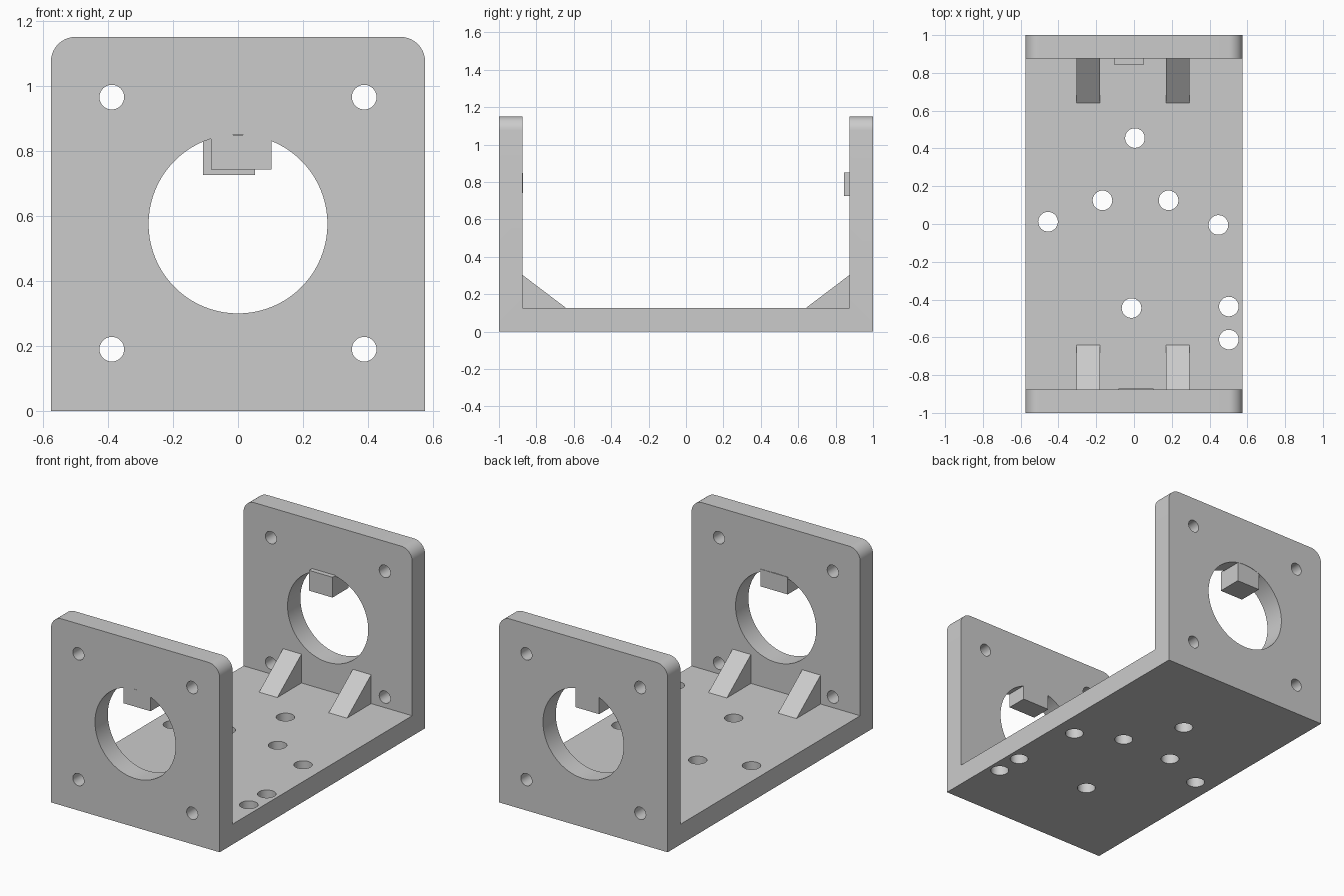
import bpy
import bmesh
from math import pi
from mathutils import Matrix, Vector

if "Cube" in bpy.data.objects:
    bpy.data.objects.remove(bpy.data.objects["Cube"], do_unlink=True)

HALF_W, HEIGHT, WALL = 0.575, 1.15, 0.125
INNER = 1 - WALL

grey = bpy.data.materials.new("plain grey")
grey.use_nodes = True
grey.diffuse_color = (0.6, 0.6, 0.6, 1)
grey.node_tree.nodes["Principled BSDF"].inputs["Base Color"].default_value = (0.6, 0.6, 0.6, 1)


def finish(bm, name):
    bmesh.ops.recalc_face_normals(bm, faces=bm.faces)
    mesh = bpy.data.meshes.new(name)
    bm.to_mesh(mesh)
    bm.free()
    mesh.materials.append(grey)
    obj = bpy.data.objects.new(name, mesh)
    bpy.context.collection.objects.link(obj)
    return obj


def extrude_x(profile, x0, x1):
    """Sweep a closed (y, z) profile from x0 to x1."""
    bm = bmesh.new()
    face = bm.faces.new([bm.verts.new((x0, y, z)) for y, z in profile])
    new = bmesh.ops.extrude_face_region(bm, geom=[face])["geom"]
    verts = [g for g in new if isinstance(g, bmesh.types.BMVert)]
    bmesh.ops.translate(bm, verts=verts, vec=(x1 - x0, 0, 0))
    return bm


def add_drill(bm, centre, radius, depth, along_y, sides):
    turn = Matrix.Rotation(pi / 2, 4, "X") if along_y else Matrix()
    bmesh.ops.create_cone(bm, cap_ends=True, segments=sides, radius1=radius, radius2=radius,
                          depth=depth, matrix=Matrix.Translation(Vector(centre)) @ turn)


# U-shaped bracket: floor and two end plates with rounded top corners
bm = extrude_x([(-1, 0), (1, 0), (1, HEIGHT), (INNER, HEIGHT), (INNER, WALL),
                (-INNER, WALL), (-INNER, HEIGHT), (-1, HEIGHT)], -HALF_W, HALF_W)
corners = [e for e in bm.edges
           if all(v.co.z > HEIGHT - 0.01 for v in e.verts)
           and abs(e.verts[0].co.x - e.verts[1].co.x) < 0.01]
bmesh.ops.bevel(bm, geom=corners, offset=0.075, segments=10, profile=0.5, affect="EDGES")
bracket = finish(bm, "bracket")

# Drills for the end plates (both at once) and the floor
bm = bmesh.new()
add_drill(bm, (0, 0, 0.575), 0.275, 2.4, True, 80)
for x in (-0.388, 0.388):
    for z in (0.19, 0.965):
        add_drill(bm, (x, 0, z), 0.038, 2.4, True, 32)
for x, y in [(0.005, 0.455), (-0.167, 0.125), (0.183, 0.125), (-0.455, 0.012),
             (0.447, -0.005), (-0.013, -0.445), (0.502, -0.437), (0.502, -0.612)]:
    add_drill(bm, (x, y, 0.05), 0.052, 0.2, False, 32)
drills = finish(bm, "hole_cutter")
drills.hide_render = True

cut = bracket.modifiers.new("holes", "BOOLEAN")
cut.operation = "DIFFERENCE"
cut.solver = "EXACT"
cut.object = drills
bpy.context.view_layer.objects.active = bracket
bracket.select_set(True)
bpy.ops.object.modifier_apply(modifier=cut.name)
bpy.ops.object.shade_smooth_by_angle(angle=pi / 6)
bpy.data.objects.remove(drills, do_unlink=True)

# Gussets bracing each end plate against the floor
for end, s in (("front", -1), ("back", 1)):
    for side, x in (("right", -0.305), ("left", 0.17)):
        profile = [(s * 0.64, WALL), (s * INNER, 0.303), (s * (INNER + 0.02), 0.303),
                   (s * (INNER + 0.02), WALL - 0.02), (s * 0.64, WALL - 0.02)]
        finish(extrude_x(profile, x, x + 0.125), f"{end}_{side}_gusset")


def add_key(name, x0, x1, y0, y1, z0, z1):
    finish(extrude_x([(y0, z0), (y1, z0), (y1, z1), (y0, z1)], x0, x1), name)


# Keys hanging from the top of each large hole
add_key("front_key", -0.083, 0.103, -0.998, -0.872, 0.742, 0.848)
add_key("back_key", -0.107, 0.053, 0.845, 0.998, 0.725, 0.85)
